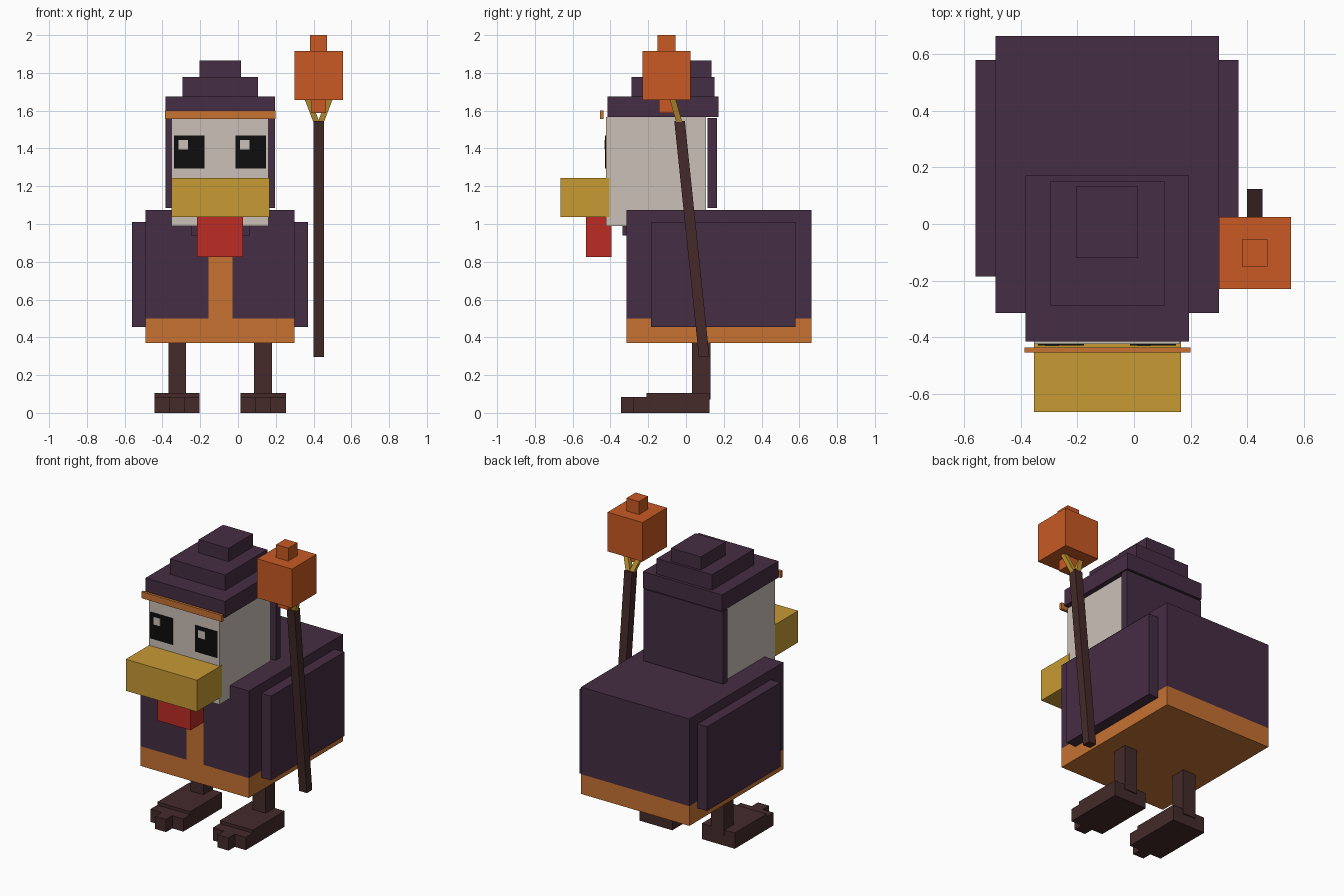
import bpy, bmesh
from mathutils import Vector

if "Cube" in bpy.data.objects:
    bpy.data.objects.remove(bpy.data.objects["Cube"])


def colour(name, r, g, b):
    m = bpy.data.materials.new(name)
    m.diffuse_color = (r, g, b, 1)
    m.use_nodes = True
    m.node_tree.nodes["Principled BSDF"].inputs["Base Color"].default_value = m.diffuse_color
    return m


PURPLE = colour("dark_purple", 0.06, 0.026, 0.056)
TRIM = colour("trim_orange", 0.571, 0.168, 0.032)
PUMPKIN = colour("lantern_orange", 0.578, 0.102, 0.017)
YELLOW = colour("beak_yellow", 0.578, 0.328, 0.034)
RED = colour("wattle_red", 0.503, 0.025, 0.018)
BONE = colour("pale_bone", 0.597, 0.533, 0.474)
BLACK = colour("eye_black", 0.004, 0.004, 0.004)
BROWN = colour("dark_brown", 0.058, 0.023, 0.023)


def finish(name, bm, *mats):
    me = bpy.data.meshes.new(name)
    bm.to_mesh(me)
    bm.free()
    for m in mats:
        me.materials.append(m)
    ob = bpy.data.objects.new(name, me)
    bpy.context.collection.objects.link(ob)
    return ob


def cube(x, y, z):
    """Box bmesh from (min, max) ranges."""
    bm = bmesh.new()
    bmesh.ops.create_cube(bm, size=1)
    for v in bm.verts:
        v.co = [r[0] if c < 0 else r[1] for c, r in zip(v.co, (x, y, z))]
    return bm


def box(name, mat, x, y, z):
    return finish(name, cube(x, y, z), mat)


def beam(name, mat, start, end, width):
    """Square bar whose end faces stay level."""
    bm = cube((-width / 2, width / 2), (-width / 2, width / 2), (0, 1))
    start, end = Vector(start), Vector(end)
    for v in bm.verts:
        base = end if v.co.z > 0.5 else start
        v.co = base + Vector((v.co.x, v.co.y, 0))
    return finish(name, bm, mat)


CX = -0.095  # middle of the bird

# Body: purple coat with orange hem and chest stripe
bm = cube((-0.49, 0.30), (-0.315, 0.665), (0.37, 1.075))
for co, no in (((0, 0, 0.5), (0, 0, 1)),
               ((-0.157, 0, 0), (1, 0, 0)),
               ((-0.03, 0, 0), (1, 0, 0))):
    bmesh.ops.bisect_plane(bm, geom=bm.verts[:] + bm.edges[:] + bm.faces[:],
                           plane_co=co, plane_no=no)
bm.normal_update()
for f in bm.faces:
    c = f.calc_center_median()
    stripe = f.normal.y < -0.5 and -0.157 < c.x < -0.03
    f.material_index = 1 if c.z < 0.5 or stripe else 0
finish("body", bm, PURPLE, TRIM)

# Wings
box("wing_left", PURPLE, (-0.56, -0.49), (-0.185, 0.58), (0.455, 1.01))
box("wing_right", PURPLE, (0.30, 0.37), (-0.185, 0.58), (0.455, 1.01))

# Neck, head, hood
box("neck", PURPLE, (-0.25, 0.06), (-0.335, 0.10), (0.94, 1.08))
box("head", BONE, (-0.353, 0.162), (-0.424, 0.105), (0.99, 1.567))
box("hood_back", PURPLE, (-0.384, 0.195), (0.115, 0.165), (1.085, 1.56))

# Stepped hat and its brim band
box("hat_lower", PURPLE, (-0.384, 0.195), (-0.415, 0.172), (1.567, 1.676))
box("hat_middle", PURPLE, (-0.295, 0.107), (-0.288, 0.152), (1.676, 1.778))
box("hat_top", PURPLE, (-0.203, 0.015), (-0.12, 0.135), (1.778, 1.865))
box("hat_band", TRIM, (-0.387, 0.199), (-0.454, -0.436), (1.557, 1.60))

# Eyes with highlights
for side, ex, hx in (("left", -0.34, -0.315), ("right", -0.014, 0.01)):
    box("eye_" + side, BLACK, (ex, ex + 0.163), (-0.429, -0.423), (1.295, 1.468))
    box("eye_glint_" + side, BONE, (hx, hx + 0.05), (-0.432, -0.427), (1.395, 1.445))

# Beak and wattle
box("beak", YELLOW, (-0.353, 0.166), (-0.665, -0.405), (1.036, 1.244))
box("wattle", RED, (-0.216, 0.026), (-0.53, -0.395), (0.825, 1.04))

# Legs, feet and toes
for side, s in (("left", -1), ("right", 1)):
    lx, fx = CX + s * 0.227, CX + s * 0.228
    box("leg_" + side, BROWN, (lx - 0.047, lx + 0.047), (0.032, 0.13), (0.07, 0.375))
    box("foot_" + side, BROWN, (fx - 0.12, fx + 0.12), (-0.208, 0.124), (0, 0.104))
    for i, tip in ((-1, -0.28), (0, -0.345), (1, -0.28)):
        tx = fx + i * 0.08
        box(f"toe_{side}_{i + 2}", BROWN, (tx - 0.04, tx + 0.04), (tip, -0.208), (0, 0.084))

# Tilted staff with prongs
beam("staff", BROWN, (0.427, 0.096, 0.297), (0.427, -0.034, 1.545), 0.056)
for side, s in (("left", -1), ("right", 1)):
    beam("prong_" + side, YELLOW, (0.427 + s * 0.012, -0.036, 1.54),
         (0.427 + s * 0.06, -0.072, 1.665), 0.032)

# Lantern
box("lantern", PUMPKIN, (0.30, 0.555), (-0.23, 0.025), (1.657, 1.915))
box("lantern_stem", PUMPKIN, (0.382, 0.472), (-0.15, -0.055), (1.915, 2.0))
box("lantern_base", PUMPKIN, (0.388, 0.466), (-0.143, -0.06), (1.587, 1.657))
